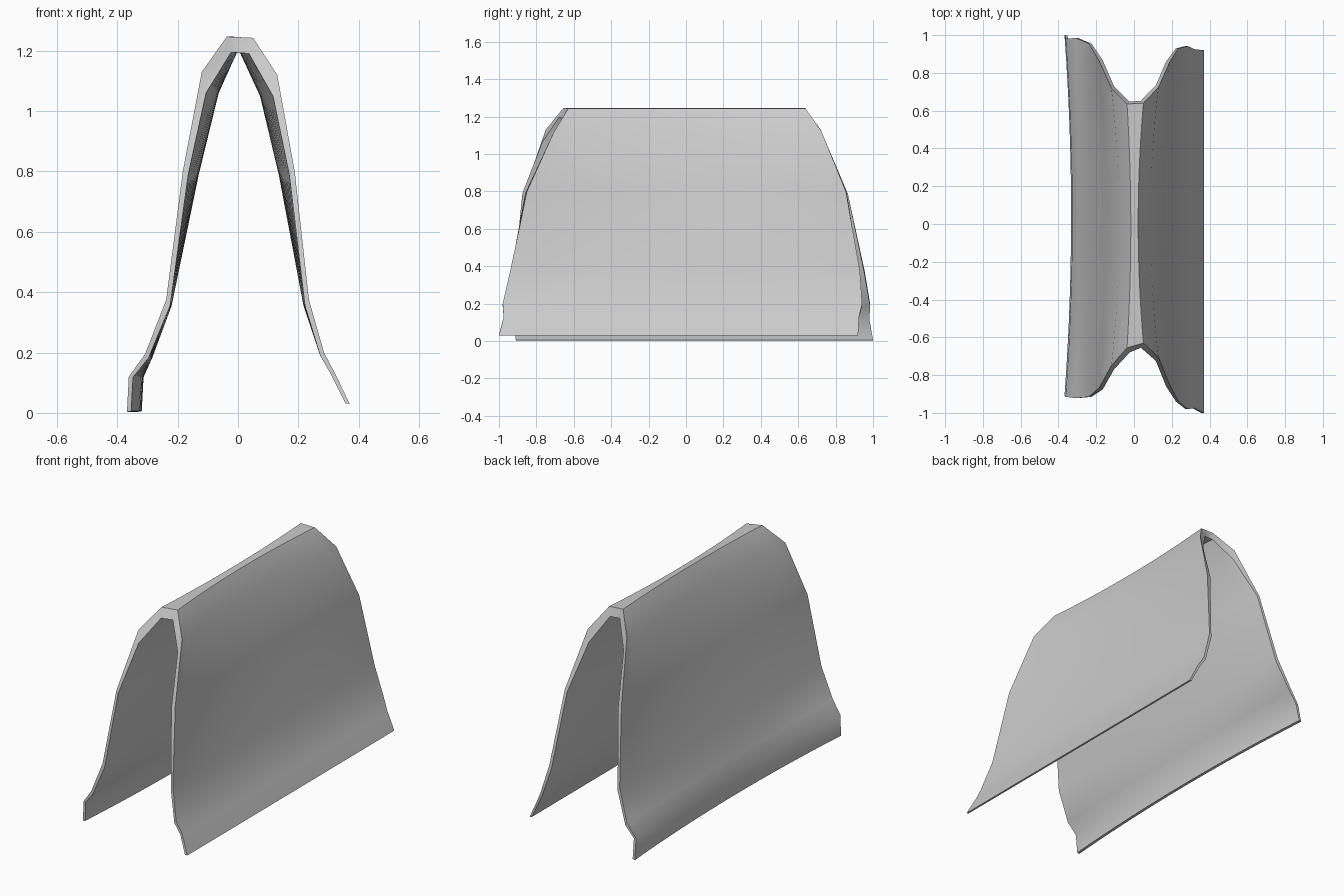
import bpy, bmesh

if "Cube" in bpy.data.objects:
    bpy.data.objects.remove(bpy.data.objects["Cube"])

# Outer cross-section at the ends, left hem over the ridge to right hem:
# x, z, front y, rear y, inward pull of x at mid length
PROFILE = [
    (-.368, .003, -.91, 1.0, .035), (-.362, .12, -.915, .98, .035),
    (-.308, .195, -.922, .985, .012), (-.238, .375, -.915, .955, .005),
    (-.183, .80, -.865, .86, .035), (-.12, 1.13, -.75, .72, .042),
    (-.037, 1.247, -.655, .635, .020), (.05, 1.243, -.63, .64, -.028),
    (.13, 1.12, -.705, .725, -.043), (.188, .80, -.85, .855, -.035),
    (.235, .375, -.94, .93, -.005), (.285, .20, -.98, .942, 0),
    (.322, .13, -.975, .925, 0), (.37, .03, -1.0, .92, 0)]
# Lining offset from the outer skin: dx, dz, extra length at both ends
LINING = [(.014, .003, 0), (.014, -.002, 0), (.012, -.012, 0), (.013, -.02, 0),
          (.018, -.01, .01), (.014, -.07, .02), (.014, -.052, .025)]
LINING += [(-dx, dz, e) for dx, dz, e in reversed(LINING)]
LINING[-1] = (-.014, .002, 0)
SEGMENTS = 24

bm = bmesh.new()


def sheet(rows):
    """Grid of vertices, one list per row, bowed inward at mid length."""
    grid = []
    for x, z, y0, y1, pull in rows:
        row = []
        for i in range(SEGMENTS + 1):
            t = i / SEGMENTS
            bow = 1 - (2 * t - 1) ** 2
            row.append(bm.verts.new((x + pull * bow, y0 + (y1 - y0) * t, z)))
        grid.append(row)
    return grid


def bridge(a, b):
    for i in range(len(a) - 1):
        bm.faces.new((a[i], a[i + 1], b[i + 1], b[i]))


# Outer skin and lining
outer = sheet(PROFILE)
inner = sheet([(x + dx, z + dz, y0 - e, y1 + e * .5, p)
               for (x, z, y0, y1, p), (dx, dz, e) in zip(PROFILE, LINING)])
for grid in (outer, inner):
    for a, b in zip(grid, grid[1:]):
        bridge(a, b)

# Hems and open ends
for k in (0, -1):
    bridge(outer[k], inner[k])
    bridge([r[k] for r in outer], [r[k] for r in inner])

bmesh.ops.recalc_face_normals(bm, faces=bm.faces)
mesh = bpy.data.meshes.new("draped_blanket")
bm.to_mesh(mesh)
bm.free()
blanket = bpy.data.objects.new("draped_blanket", mesh)
bpy.context.collection.objects.link(blanket)

# Smooth panels, crisp ridge and hems
bpy.context.view_layer.objects.active = blanket
blanket.select_set(True)
bpy.ops.object.shade_smooth_by_angle(angle=.68)
